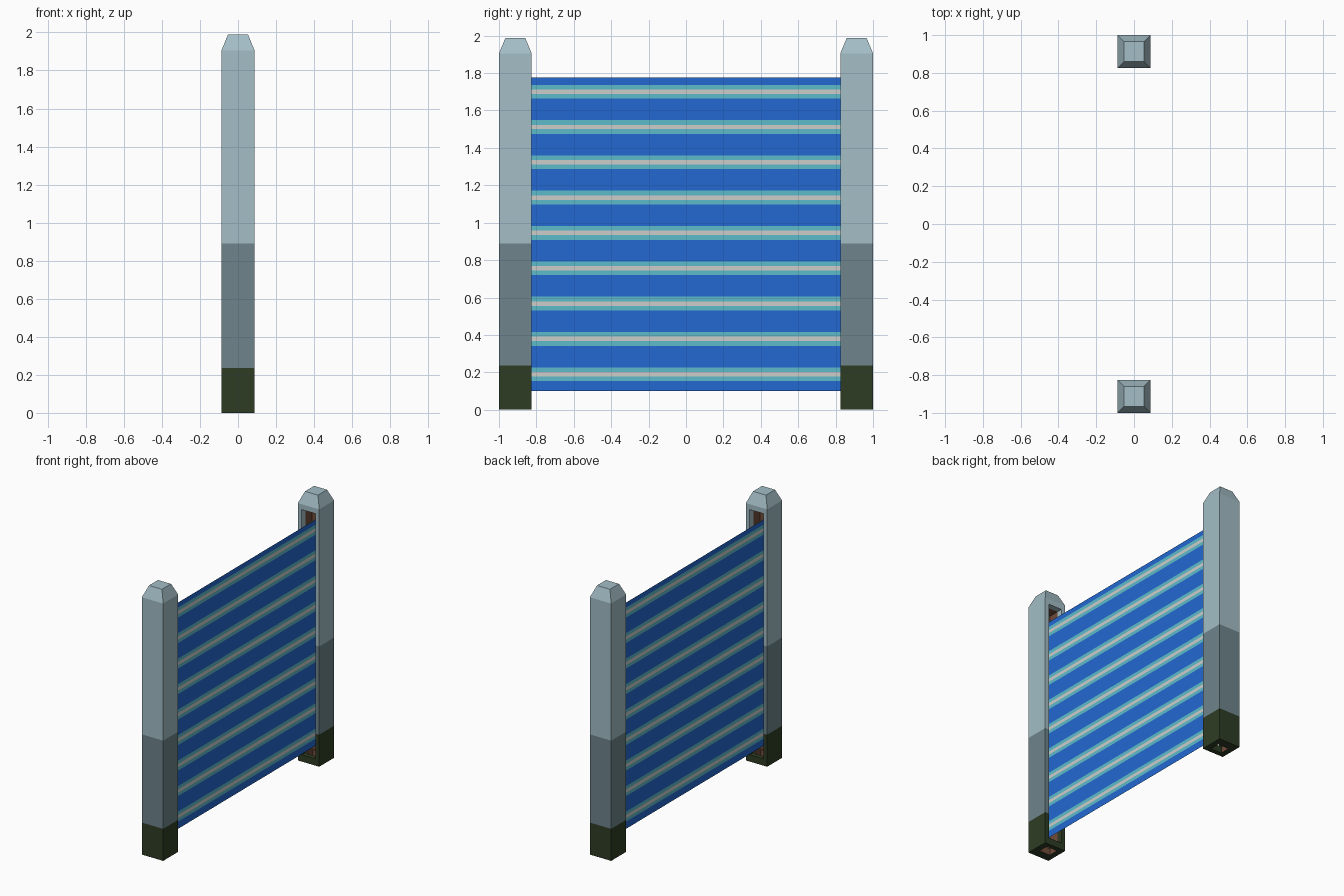
import bpy, bmesh, math
from mathutils import Matrix

if "Cube" in bpy.data.objects:
    bpy.data.objects.remove(bpy.data.objects["Cube"])


def material(name, rgb):
    lin = [(c / 255 / 12.92) if c < 10 else ((c / 255 + 0.055) / 1.055) ** 2.4 for c in rgb]
    m = bpy.data.materials.new(name)
    m.diffuse_color = (*lin, 1)
    m.use_nodes = True
    m.node_tree.nodes["Principled BSDF"].inputs["Base Color"].default_value = m.diffuse_color
    return m


PALE = material("pale metal", (163, 190, 198))
GREY = material("grey metal", (110, 133, 140))
MOSS = material("dark moss", (46, 60, 36))
BROWN = material("inner brown", (112, 76, 58))
BLUE = material("blue field", (34, 104, 208))
TEAL = material("teal stripe", (94, 187, 203))
WHITE = material("light stripe", (206, 206, 204))


def add(name, bm, mats):
    me = bpy.data.meshes.new(name)
    bm.to_mesh(me)
    bm.free()
    for m in mats:
        me.materials.append(m)
    ob = bpy.data.objects.new(name, me)
    bpy.context.collection.objects.link(ob)
    return ob


def box(bm, lo, hi):
    size = [b - a for a, b in zip(lo, hi)]
    mid = [(a + b) / 2 for a, b in zip(lo, hi)]
    bmesh.ops.create_cube(bm, size=1, matrix=Matrix.Translation(mid) @ Matrix.Diagonal((*size, 1)))


# Sizes
HALF, CY = 0.0875, 0.9125
SHOULDER, TOP, TIP = 1.905, 1.988, 0.053
BACK, LIP = 0.945, 0.868


def post(name, angle):
    # Square shaft with a tapered cap
    bm = bmesh.new()
    rings = []
    for z, r in ((0, HALF), (SHOULDER, HALF), (TOP, TIP)):
        rings.append([bm.verts.new((sx * r, CY + sy * r, z))
                      for sx, sy in ((-1, -1), (1, -1), (1, 1), (-1, 1))])
    for a, b in zip(rings, rings[1:]):
        for i in range(4):
            j = (i + 1) % 4
            bm.faces.new((a[i], a[j], b[j], b[i]))
    bm.faces.new(rings[-1])
    bm.faces.new(rings[0][::-1])
    ob = add(name, bm, [])

    # Inner slot and the opening underneath
    cutters = []
    for lo, hi in (((-0.056, 0.78, 0.05), (0.056, BACK, 1.865)),
                   ((-0.045, 0.86, -0.1), (0.045, 0.935, 0.1))):
        cb = bmesh.new()
        box(cb, lo, hi)
        c = add("slot_cutter", cb, [])
        c.hide_render = True
        mod = ob.modifiers.new("slot", 'BOOLEAN')
        mod.operation, mod.solver, mod.object = 'DIFFERENCE', 'EXACT', c
        cutters.append(c)
    dg = bpy.context.evaluated_depsgraph_get()
    bm = bmesh.new()
    bm.from_mesh(bpy.data.meshes.new_from_object(ob.evaluated_get(dg)))
    for o in cutters + [ob]:
        bpy.data.objects.remove(o)

    # Colour bands by height, brown deep inside the slot
    for co, no in (((0, 0, 0.237), (0, 0, 1)), ((0, 0, 0.89), (0, 0, 1)), ((0, LIP, 0), (0, 1, 0))):
        bmesh.ops.bisect_plane(bm, geom=bm.verts[:] + bm.edges[:] + bm.faces[:],
                               plane_co=co, plane_no=no)
    for f in bm.faces:
        c = f.calc_center_median()
        inside = abs(c.x) < 0.06 and LIP < c.y < BACK + 0.01 and 0.01 < c.z < SHOULDER - 0.02
        f.material_index = 3 if inside else 2 if c.z < 0.237 else 1 if c.z < 0.89 else 0
    bmesh.ops.rotate(bm, verts=bm.verts, cent=(0, 0, 0), matrix=Matrix.Rotation(angle, 3, 'Z'))
    return add(name, bm, [PALE, GREY, MOSS, BROWN])


post("back_post", 0)
post("front_post", math.pi)

# Thin striped screen held between the slots
levels = [(0.1, 0)]
for k in range(9):
    z = 0.19 + 0.1888 * k
    levels += [(z - 0.037, 1), (z - 0.012, 2), (z + 0.012, 1), (z + 0.037, 0)]
levels.append((1.775, 0))
bm = bmesh.new()
rows = [[bm.verts.new((0, y, z)) for y in (-0.93, 0.93)] for z, _ in levels]
for i in range(len(rows) - 1):
    a, b = rows[i], rows[i + 1]
    bm.faces.new((a[0], a[1], b[1], b[0])).material_index = levels[i][1]
add("striped_screen", bm, [BLUE, TEAL, WHITE])
